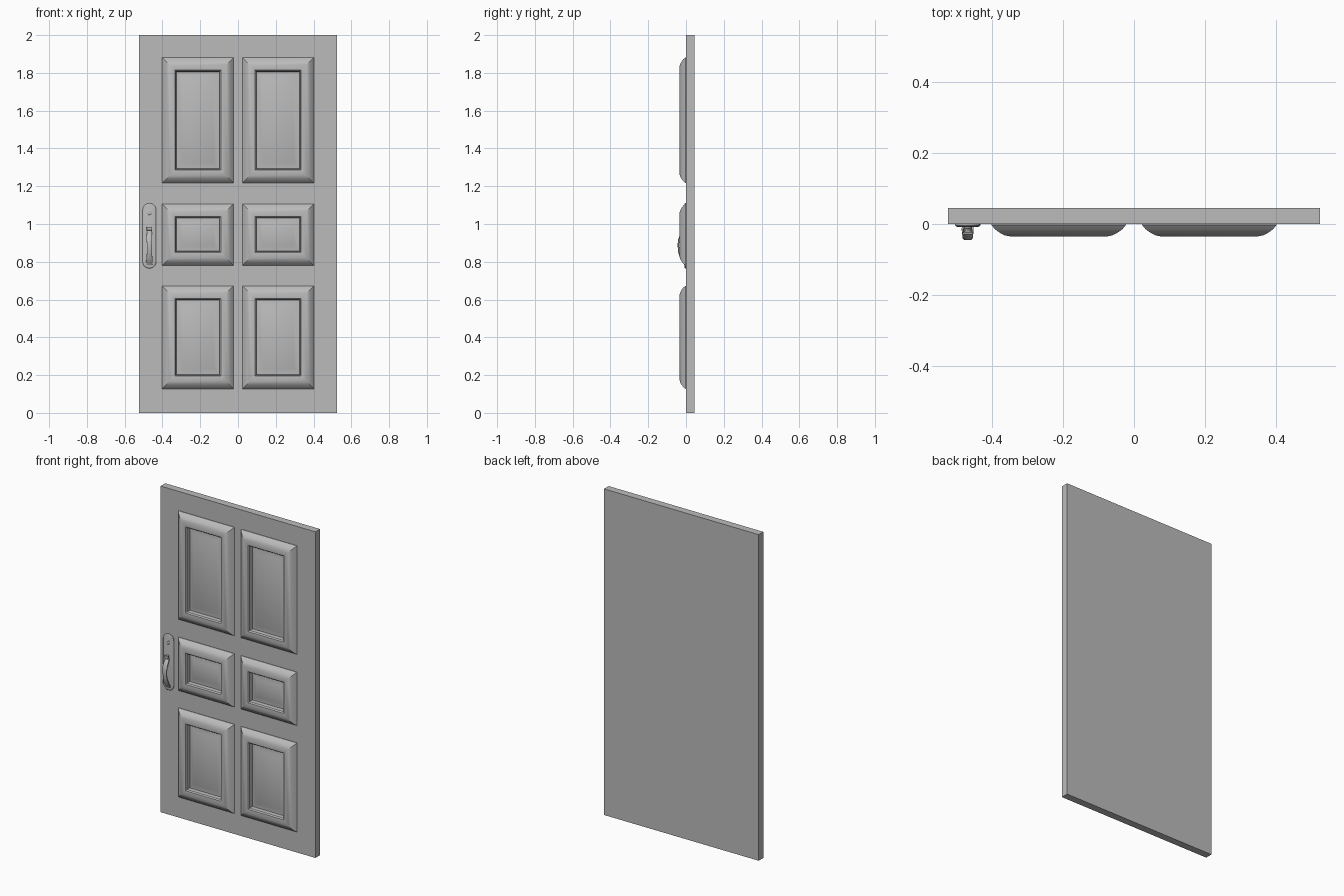
import bpy, bmesh, math
from mathutils import Vector

if "Cube" in bpy.data.objects:
    bpy.data.objects.remove(bpy.data.objects["Cube"], do_unlink=True)


def material(name, colour):
    m = bpy.data.materials.new(name)
    m.use_nodes = True
    m.diffuse_color = colour
    m.node_tree.nodes["Principled BSDF"].inputs["Base Color"].default_value = colour
    return m


grey = material("plain_grey", (0.5, 0.5, 0.5, 1))


def finish(name, bm, angle=30):
    bmesh.ops.recalc_face_normals(bm, faces=bm.faces)
    mesh = bpy.data.meshes.new(name)
    bm.to_mesh(mesh)
    bm.free()
    mesh.materials.append(grey)
    ob = bpy.data.objects.new(name, mesh)
    bpy.context.collection.objects.link(ob)
    bpy.ops.object.select_all(action="DESELECT")
    ob.select_set(True)
    bpy.context.view_layer.objects.active = ob
    bpy.ops.object.shade_smooth_by_angle(angle=math.radians(angle))
    return ob


def loft(name, rings, angle=30):
    """Skin a list of closed rings and cap both ends."""
    bm = bmesh.new()
    loops = [[bm.verts.new(p) for p in ring] for ring in rings]
    for a, b in zip(loops, loops[1:]):
        n = len(a)
        for i in range(n):
            bm.faces.new((a[i], a[(i + 1) % n], b[(i + 1) % n], b[i]))
    bm.faces.new(loops[0])
    bm.faces.new(loops[-1])
    return finish(name, bm, angle)


def rect(x0, x1, z0, z1, y):
    return [(x0, y, z0), (x1, y, z0), (x1, y, z1), (x0, y, z1)]


def stadium(cx, z0, z1, r, y, steps=10):
    """Outline with two round ends, standing upright."""
    pts = []
    for cz, start in ((z1 - r, 0), (z0 + r, math.pi)):
        for i in range(steps + 1):
            a = start + math.pi * i / steps
            pts.append((cx + r * math.cos(a), y, cz + r * math.sin(a)))
    return pts


# Door slab
loft("door_slab", [rect(-0.525, 0.525, 0, 2, 0), rect(-0.525, 0.525, 0, 2, 0.045)])

# Moulded frames, each with a raised field: (inset from outer edge, depth)
moulding = [(0, 0.002), (0, -0.003), (0.01, -0.015), (0.024, -0.025), (0.038, -0.032),
            (0.053, -0.035), (0.068, -0.033), (0.074, -0.026), (0.076, -0.002),
            (0.08, -0.002), (0.108, -0.013)]
for row, z0, z1 in (("top", 1.217, 1.882), ("middle", 0.78, 1.107), ("bottom", 0.127, 0.673)):
    for side, x0, x1 in (("right", -0.402, -0.023), ("left", 0.023, 0.402)):
        loft(f"{row}_{side}_panel",
             [rect(x0 + d, x1 - d, z0 + d, z1 - d, y) for d, y in moulding])

# Handle back plate with a softened rim
HX = -0.469
loft("handle_plate", [stadium(HX, 0.765 + d, 1.11 - d, 0.036 - d, y)
                      for d, y in ((0, 0.002), (0, -0.004), (0.003, -0.007), (0.007, -0.008))])

# Lock cylinder with key slot
loft("lock_cylinder", [stadium(HX, 1.06 - r, 1.06 + r, r - 0.001, y)
                       for r, y in ((0.012, -0.006), (0.012, -0.011), (0.009, -0.013))])
loft("key_slot", [stadium(HX, 1.051, 1.069, 0.003, y) for y in (-0.011, -0.015)])

# Bowed grip: a box section swept along an arc
path = [(0.785, -0.006, 0.015), (0.80, -0.015, 0.017), (0.815, -0.025, 0.016),
        (0.85, -0.037, 0.013), (0.89, -0.041, 0.013), (0.92, -0.037, 0.015),
        (0.945, -0.026, 0.014), (0.965, -0.008, 0.011)]
rings = []
for i, (z, y, w) in enumerate(path):
    a, b = path[max(i - 1, 0)], path[min(i + 1, len(path) - 1)]
    t = Vector((0, b[1] - a[1], b[0] - a[0])).normalized()
    out = Vector((0, -t.z, t.y))
    centre = Vector((HX, y, z))
    rings.append([centre + Vector((w * sx, 0, 0)) + out * (0.004 * s)
                  for sx, s in ((-1, -1), (1, -1), (1, 0.4), (0.7, 1), (-0.7, 1), (-1, 0.4))])
loft("handle_grip", rings)

# Thumb latch above the grip
loft("thumb_latch", [rect(HX - w, HX + w, 0.965 + k, 0.985 - k, y)
                     for w, k, y in ((0.007, 0.003, -0.006), (0.007, 0.003, -0.02),
                                     (0.015, 0, -0.024), (0.014, 0.002, -0.029))])
